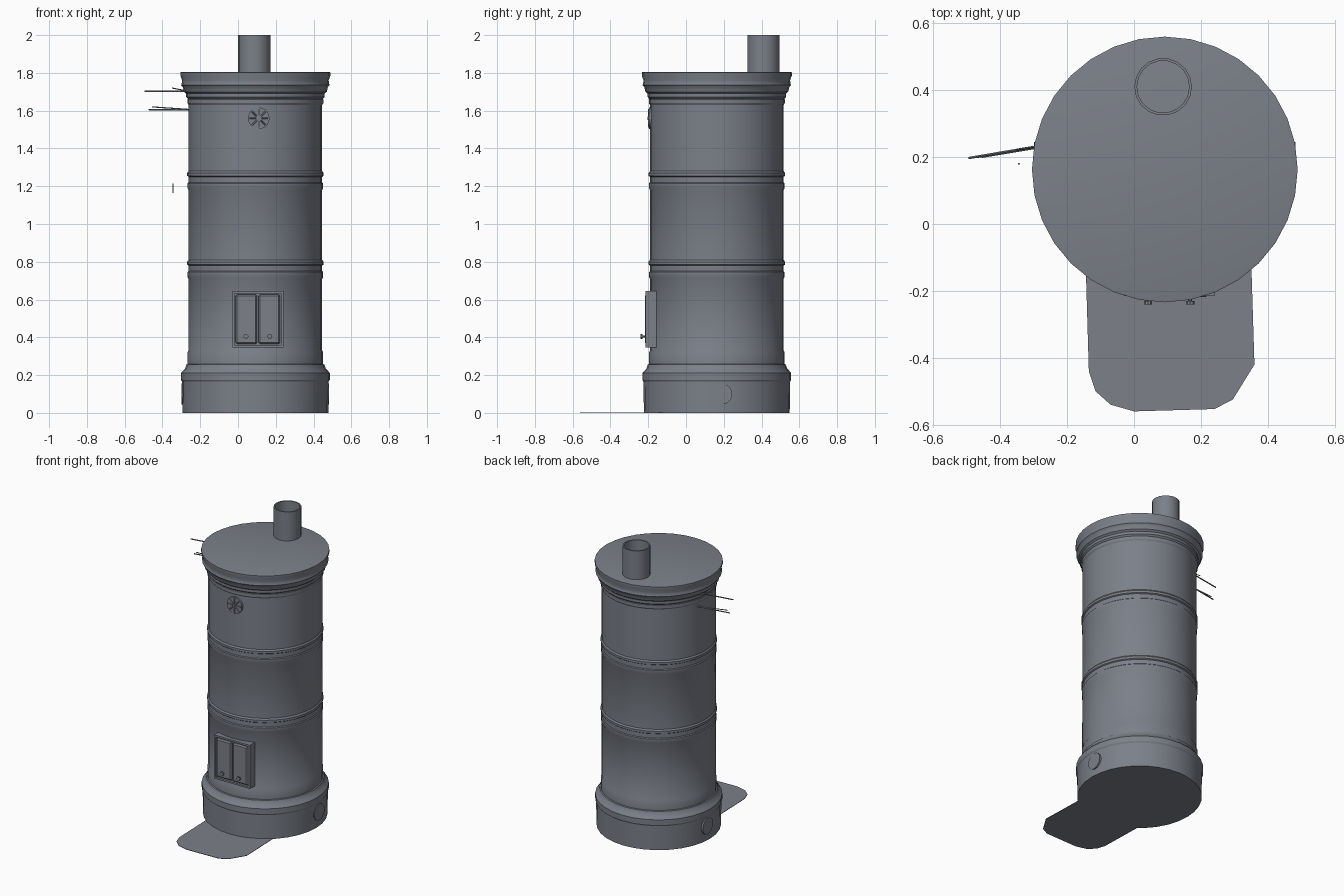
import bpy, bmesh, math
from mathutils import Vector, Matrix

cube = bpy.data.objects.get("Cube")
if cube:
    bpy.data.objects.remove(cube, do_unlink=True)

iron = bpy.data.materials.new("blue_grey_iron")
iron.use_nodes = True
COLOUR = (0.2, 0.215, 0.25, 1)
iron.diffuse_color = COLOUR
iron.node_tree.nodes["Principled BSDF"].inputs["Base Color"].default_value = COLOUR

CX, CY = 0.092, 0.163      # axis of the stove
BODY = 0.354               # drum radius


def finish(name, bm, smooth=True):
    bmesh.ops.recalc_face_normals(bm, faces=bm.faces)
    mesh = bpy.data.meshes.new(name)
    bm.to_mesh(mesh)
    bm.free()
    mesh.materials.append(iron)
    ob = bpy.data.objects.new(name, mesh)
    bpy.context.collection.objects.link(ob)
    if smooth:
        bpy.ops.object.select_all(action='DESELECT')
        ob.select_set(True)
        bpy.context.view_layer.objects.active = ob
        bpy.ops.object.shade_smooth_by_angle(angle=math.radians(30))
    return ob


def lathe(name, profile, x, y, sides):
    """Turn a (radius, height) profile about a vertical axis."""
    bm = bmesh.new()
    verts = [bm.verts.new((x + r, y, z)) for r, z in profile]
    edges = [bm.edges.new(pair) for pair in zip(verts, verts[1:])]
    bmesh.ops.spin(bm, geom=verts + edges, cent=(x, y, 0), axis=(0, 0, 1),
                   angle=math.tau, steps=sides, use_duplicate=False)
    bmesh.ops.remove_doubles(bm, verts=bm.verts, dist=0.0005)
    return finish(name, bm)


def rod(name, start, end, radius, sides=6):
    """Cylinder between two points."""
    a, b = Vector(start), Vector(end)
    bm = bmesh.new()
    turn = (b - a).to_track_quat('Z', 'Y').to_matrix().to_4x4()
    bmesh.ops.create_cone(bm, cap_ends=True, segments=sides, radius1=radius,
                          radius2=radius, depth=(b - a).length,
                          matrix=Matrix.Translation((a + b) / 2) @ turn)
    return finish(name, bm)


def box(name, low, high, bevel=0.0):
    a, b = Vector(low), Vector(high)
    bm = bmesh.new()
    bmesh.ops.create_cube(bm, size=1, matrix=Matrix.Translation((a + b) / 2)
                          @ Matrix.Diagonal((*(b - a), 1)))
    if bevel:
        bmesh.ops.bevel(bm, geom=bm.edges[:], offset=bevel, segments=1, affect='EDGES')
    return finish(name, bm, False)


# Plinth with sloping shoulder
lathe("plinth", [(0, 0), (0.386, 0), (0.388, 0.165), (0.394, 0.175), (0.394, 0.21),
                 (0.385, 0.222), (0.372, 0.235), (0.366, 0.255), (0.35, 0.262), (0, 0.262)],
      CX, CY, 32)

# Drum with raised tile bands
drum = [(0, 0.25), (0.359, 0.25), (0.359, 0.32), (BODY, 0.33)]
for low in (0.73, 1.2):
    drum += [(BODY, low - 0.02), (0.359, low - 0.01), (0.359, low + 0.015), (BODY, low + 0.02),
             (BODY, low + 0.05), (0.361, low + 0.055), (0.361, low + 0.07), (BODY, low + 0.08)]
drum += [(BODY, 1.63), (0.36, 1.64), (0.36, 1.66), (0.352, 1.665), (0.352, 1.685), (0, 1.685)]
lathe("drum", drum, CX, CY, 32)

# Cornice and lid
lathe("cornice", [(0, 1.66), (0.355, 1.66), (0.366, 1.672), (0.366, 1.69), (0.378, 1.7),
                  (0.384, 1.725), (0.393, 1.735), (0.39, 1.745), (0.388, 1.76),
                  (0.397, 1.785), (0.397, 1.803), (0.39, 1.805), (0, 1.8)], CX, CY, 32)

# Open flue pipe
lathe("flue_pipe", [(0.086, 1.79), (0.086, 2.0), (0.078, 2.0), (0.078, 1.804)],
      0.087, 0.41, 18)

# Round cleaning hatches on both sides of the plinth
for side, label in ((1, "left"), (-1, "right")):
    rod(label + "_cleaning_hatch", (CX + side * 0.36, 0.19, 0.1),
        (CX + side * 0.391, 0.19, 0.1), 0.055, 20)

# Fire door: back plate, frame bars, two leaves, knobs
L, R, B, T = -0.03, 0.24, 0.347, 0.645
MID = (L + R) / 2
box("door_plate", (L, -0.2, B), (R, -0.15, T))
for name, low, high in (("left", (R - 0.012, B), (R, T)), ("right", (L, B), (L + 0.012, T)),
                        ("bottom", (L, B), (R, B + 0.012)), ("top", (L, T - 0.012), (R, T))):
    box("door_frame_" + name, (low[0], -0.215, low[1]), (high[0], -0.16, high[1]))
for side, label in ((1, "left"), (-1, "right")):
    x0, x1 = sorted((MID + side * 0.004, MID + side * 0.118))
    box(label + "_door_leaf", (x0, -0.218, B + 0.018), (x1, -0.18, T - 0.018), 0.008)
    kx = MID + side * 0.063
    rod(label + "_door_knob_stem", (kx, -0.215, 0.405), (kx, -0.232, 0.405), 0.006, 8)
    rod(label + "_door_knob", (kx, -0.23, 0.405), (kx, -0.24, 0.405), 0.013, 10)

# Upper front vent with radial ribs
VX, VZ = 0.11, 1.56
rod("vent_disc", (VX, -0.17, VZ), (VX, -0.197, VZ), 0.057, 20)
rod("vent_hub", (VX, -0.19, VZ), (VX, -0.204, VZ), 0.01, 10)
for i in range(8):
    a = math.tau * i / 8
    d = Vector((math.cos(a), 0, math.sin(a)))
    c = Vector((VX, -0.197, VZ))
    rod("vent_rib", c + d * 0.015, c + d * 0.05, 0.004)

# Drying rods on the right side
rod("upper_rod", (-0.26, 0.237, 1.702), (-0.495, 0.197, 1.702), 0.004)
rod("upper_rod_brace", (-0.25, 0.239, 1.7), (-0.35, 0.222, 1.72), 0.003)
rod("lower_rod", (-0.25, 0.238, 1.606), (-0.472, 0.2, 1.606), 0.004)
rod("lower_rod_brace", (-0.25, 0.234, 1.606), (-0.455, 0.2, 1.62), 0.003)
rod("hanging_pin", (-0.344, 0.18, 1.165), (-0.344, 0.18, 1.215), 0.003)

# Floor plate with clipped corners
outline = [(-0.145, -0.1), (-0.135, -0.44), (-0.115, -0.5), (-0.07, -0.54), (0, -0.56),
           (0.24, -0.553), (0.295, -0.525), (0.36, -0.42), (0.35, -0.1)]
bm = bmesh.new()
face = bm.faces.new([bm.verts.new((x, y, 0)) for x, y in outline])
top = bmesh.ops.extrude_face_region(bm, geom=[face])["geom"]
bmesh.ops.translate(bm, vec=(0, 0, 0.003), verts=[v for v in top if isinstance(v, bmesh.types.BMVert)])
finish("floor_plate", bm, False)
